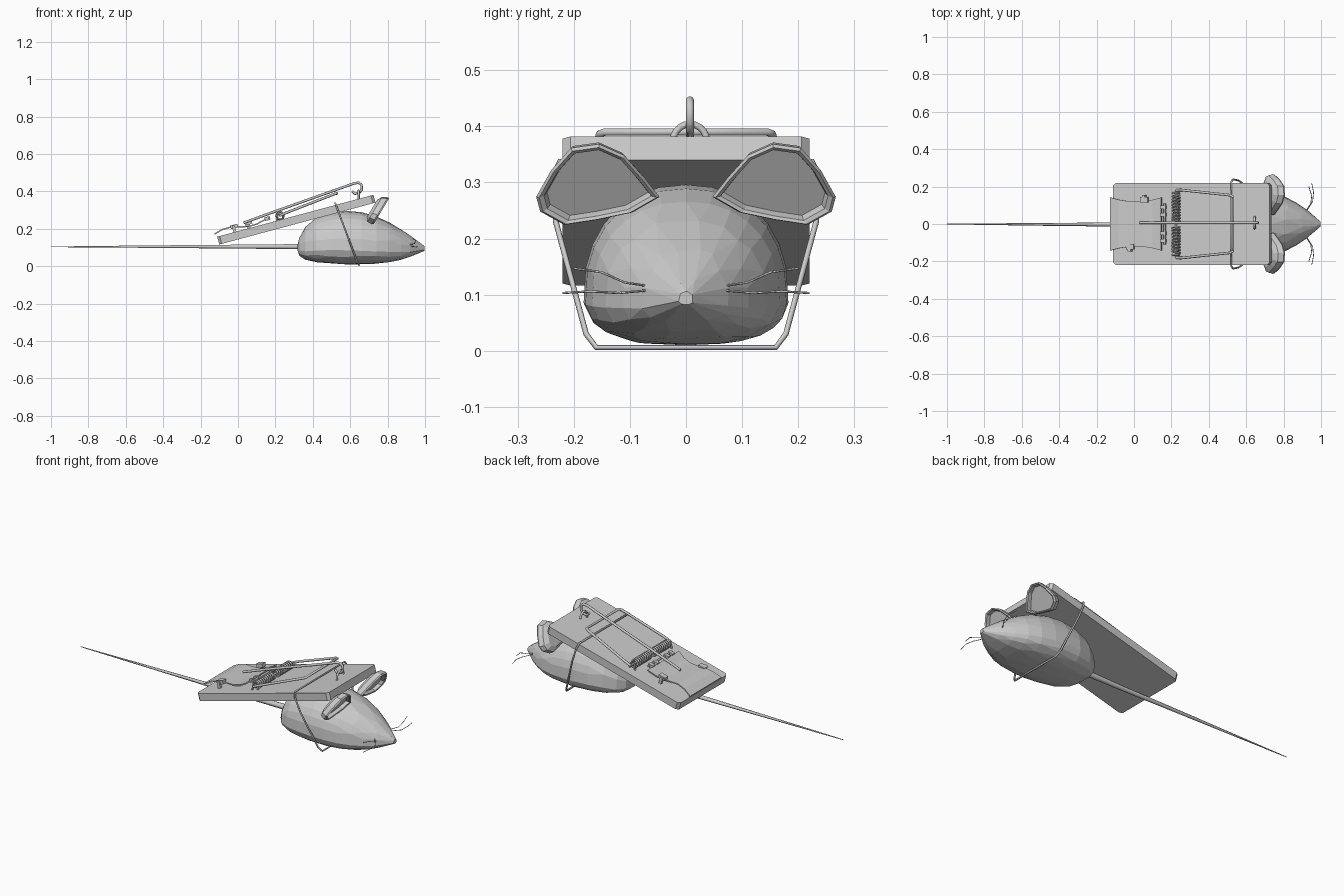
import bpy, bmesh, math
from mathutils import Vector

if "Cube" in bpy.data.objects:
    bpy.data.objects.remove(bpy.data.objects["Cube"])

TILT = math.atan(0.268)


def top(x, lift=0.0):
    """Height of the tilted board's upper face at x."""
    return 0.188 + 0.268 * x + lift


def mesh_object(name, verts, faces):
    me = bpy.data.meshes.new(name)
    me.from_pydata(verts, [], faces)
    bm = bmesh.new()
    bm.from_mesh(me)
    bmesh.ops.recalc_face_normals(bm, faces=bm.faces)
    bm.to_mesh(me)
    bm.free()
    ob = bpy.data.objects.new(name, me)
    bpy.context.collection.objects.link(ob)
    return ob


def loft(name, rings):
    n = len(rings[0])
    verts = [p for r in rings for p in r]
    faces = [(i * n + k, i * n + (k + 1) % n, (i + 1) * n + (k + 1) % n, (i + 1) * n + k)
             for i in range(len(rings) - 1) for k in range(n)]
    faces += [tuple(range(n)), tuple(range(len(verts) - n, len(verts)))]
    return mesh_object(name, verts, faces)


def wire(name, pts, r, radii=None, closed=False, res=2):
    cu = bpy.data.curves.new(name, 'CURVE')
    cu.dimensions = '3D'
    cu.bevel_depth = r
    cu.bevel_resolution = res
    cu.use_fill_caps = True
    sp = cu.splines.new('POLY')
    sp.points.add(len(pts) - 1)
    for i, p in enumerate(pts):
        sp.points[i].co = (*p, 1)
        sp.points[i].radius = radii[i] if radii else 1
    sp.use_cyclic_u = closed
    ob = bpy.data.objects.new(name, cu)
    bpy.context.collection.objects.link(ob)
    bpy.ops.object.select_all(action='DESELECT')
    ob.select_set(True)
    bpy.context.view_layer.objects.active = ob
    bpy.ops.object.convert(target='MESH')
    bpy.context.object.name = name
    return bpy.context.object


def box(name, loc, size, bevel=0.0):
    bpy.ops.mesh.primitive_cube_add(size=1, location=loc)
    ob = bpy.context.object
    ob.name = name
    ob.scale = size
    bpy.ops.object.transform_apply(location=False, rotation=False, scale=True)
    if bevel:  # chamfer the upright corners only
        bm = bmesh.new()
        bm.from_mesh(ob.data)
        up = [e for e in bm.edges if abs(e.verts[0].co.z - e.verts[1].co.z) > 1e-5]
        bmesh.ops.bevel(bm, geom=up, offset=bevel, segments=1, affect='EDGES')
        bm.to_mesh(ob.data)
        bm.free()
    ob.rotation_euler.y = -TILT
    return ob


# Mouse body: (x, bottom, top, half width) stations, faceted by decimation
stations = [(0.318, 0.085, 0.115, 0.03), (0.328, 0.055, 0.155, 0.08), (0.36, 0.035, 0.21, 0.122),
            (0.42, 0.022, 0.262, 0.158), (0.5, 0.015, 0.288, 0.178), (0.58, 0.01, 0.296, 0.183),
            (0.66, 0.01, 0.289, 0.18), (0.74, 0.014, 0.266, 0.168), (0.81, 0.022, 0.234, 0.145),
            (0.87, 0.034, 0.198, 0.113), (0.92, 0.05, 0.165, 0.08), (0.965, 0.068, 0.133, 0.042),
            (0.998, 0.083, 0.106, 0.012)]
rings = []
for x, zb, zt, w in stations:
    mid = zb + (zt - zb) * 0.32
    ring = []
    for k in range(28):
        a = math.tau * k / 28
        c, s = math.cos(a), math.sin(a)
        e = 0.9 if s > 0 else 0.72
        y = w * math.copysign(abs(c) ** e, c)
        z = mid + ((zt - mid) * s ** 0.95 if s > 0 else -(mid - zb) * abs(s) ** 0.85)
        ring.append((x, y, z))
    rings.append(ring)
body = loft("mouse_body", rings)
dec = body.modifiers.new("facets", 'DECIMATE')
dec.ratio = 0.5

# Tail, tapering to the far end
wire("tail", [(0.36, 0, 0.105), (0, -0.003, 0.105), (-0.5, -0.002, 0.105), (-1.0, 0, 0.104)],
     0.016, [1, 0.75, 0.45, 0.12], res=1)

# Ears: cupped shells with a rim, leaning forward
outline = [(0.047, 0.272), (0.074, 0.306), (0.11, 0.346), (0.155, 0.366), (0.205, 0.359), (0.24, 0.32),
           (0.267, 0.272), (0.26, 0.246), (0.217, 0.222), (0.158, 0.231), (0.096, 0.244)]
for side, sy in (("left", 1), ("right", -1)):
    cy, cz = 0.16, 0.293
    def ear_ring(scale, off):
        out = []
        for y, z in outline:
            y, z = cy + (y - cy) * scale, cz + (z - cz) * scale
            out.append((0.728 + (z - 0.23) * 0.6 + off, sy * y, z - off * 0.3))
        return out
    loft("ear_" + side, [ear_ring(0.65, -0.05), ear_ring(0.93, -0.035), ear_ring(1, -0.008),
                         ear_ring(0.95, 0), ear_ring(0.87, -0.004), ear_ring(0.82, -0.022)])
    # Whiskers
    wire("whisker_upper_" + side, [(0.915, sy * 0.065, 0.115), (0.945, sy * 0.11, 0.122),
         (0.95, sy * 0.15, 0.14), (0.935, sy * 0.2, 0.147)], 0.002, res=0)
    wire("whisker_lower_" + side, [(0.92, sy * 0.065, 0.108), (0.955, sy * 0.12, 0.103),
         (0.96, sy * 0.17, 0.106), (0.95, sy * 0.22, 0.103)], 0.002, res=0)

# Wooden board
box("board", (0.312, 0, top(0.312) - 0.0225), (0.865, 0.44, 0.043), 0.014)

# Strap tying the board to the body
wire("strap", [(0.52, -0.225, 0.338), (0.53, -0.239, 0.31), (0.56, -0.232, 0.23), (0.635, -0.178, 0.03),
               (0.648, -0.16, 0.006), (0.648, 0.16, 0.006), (0.635, 0.178, 0.03), (0.56, 0.232, 0.23),
               (0.53, 0.239, 0.31), (0.52, 0.225, 0.338)], 0.005, closed=True, res=1)

# Bait plate: thin bowed sheet
nu, nv = 7, 4
verts = []
for i in range(nu):
    for j in range(nv):
        u, v = i / (nu - 1), j / (nv - 1) * 2 - 1
        half = 0.12 + 0.022 * (2 * u - 1) ** 2
        verts.append((-0.127 + 0.272 * u, half * v, 0.176 + 0.078 * u + 0.014 * math.sin(u * math.tau)))
faces = [(i * nv + j, i * nv + j + 1, (i + 1) * nv + j + 1, (i + 1) * nv + j)
         for i in range(nu - 1) for j in range(nv - 1)]
plate = mesh_object("bait_plate", verts, faces)
plate.modifiers.new("thickness", 'SOLIDIFY').thickness = 0.007

# Clips at the plate sides and hinge tabs at its end
for n, (x, y) in enumerate([(0.055, 0.13), (-0.02, -0.122)]):
    box("plate_clip_%d" % n, (x, y, top(x, 0.03)), (0.04, 0.03, 0.02))
    box("plate_clip_leg_%d" % n, (x, y + math.copysign(0.018, y), top(x, 0.014)), (0.016, 0.014, 0.045))
for y in (-0.09, -0.05, 0.05, 0.09):
    box("hinge_tab", (0.157, y, top(0.157, 0.025)), (0.03, 0.02, 0.02))
wire("hinge_pin", [(0.165, -0.11, top(0.165, 0.025)), (0.165, 0.11, top(0.165, 0.025))], 0.006)

# Coil springs on a shaft
sx, sz = 0.225, 0.271
for side, y0 in (("left", 0.015), ("right", -0.155)):
    pts = []
    for k in range(9 * 12 + 1):
        a = math.tau * k / 12
        pts.append((sx + 0.02 * math.cos(a), y0 + 0.14 * k / 108, sz + 0.02 * math.sin(a)))
    wire("spring_" + side, pts, 0.005, res=1)
wire("spring_shaft", [(sx, -0.18, sz), (sx, 0.18, sz)], 0.006)
for y in (-0.165, 0.165):
    wire("shaft_staple", [(sx - 0.018, y, top(sx, -0.005)), (sx - 0.012, y, sz + 0.008),
                          (sx + 0.012, y, sz + 0.008), (sx + 0.018, y, top(sx))], 0.005)

# Snap bar
wire("snap_bar", [(sx, -0.18, sz), (0.25, -0.182, 0.283), (0.515, -0.154, 0.386), (0.53, -0.145, 0.39),
                  (0.53, 0.145, 0.39), (0.515, 0.154, 0.386), (0.25, 0.182, 0.283), (sx, 0.18, sz)], 0.007)

# Locking rod with hooked end
wire("lock_rod", [(0.03, 0.007, 0.232), (0.15, 0.007, 0.276), (0.62, 0.007, 0.443), (0.645, 0.007, 0.447),
                  (0.66, 0.007, 0.435), (0.662, 0.007, 0.41), (0.648, 0.007, 0.392), (0.625, 0.007, 0.388),
                  (0.61, 0.007, 0.402)], 0.007)

# Staple holding the hook
wire("rod_staple", [(0.645, 0.007 + 0.03 * math.cos(a), 0.374 + 0.03 * math.sin(a))
                    for a in [math.pi * k / 10 for k in range(11)]]
     + [(0.645, -0.023, top(0.645, -0.01))], 0.006)

for ob in bpy.context.collection.objects:
    if ob.name.startswith(("lock", "snap", "spring", "rod")):
        for p in ob.data.polygons:
            p.use_smooth = True
